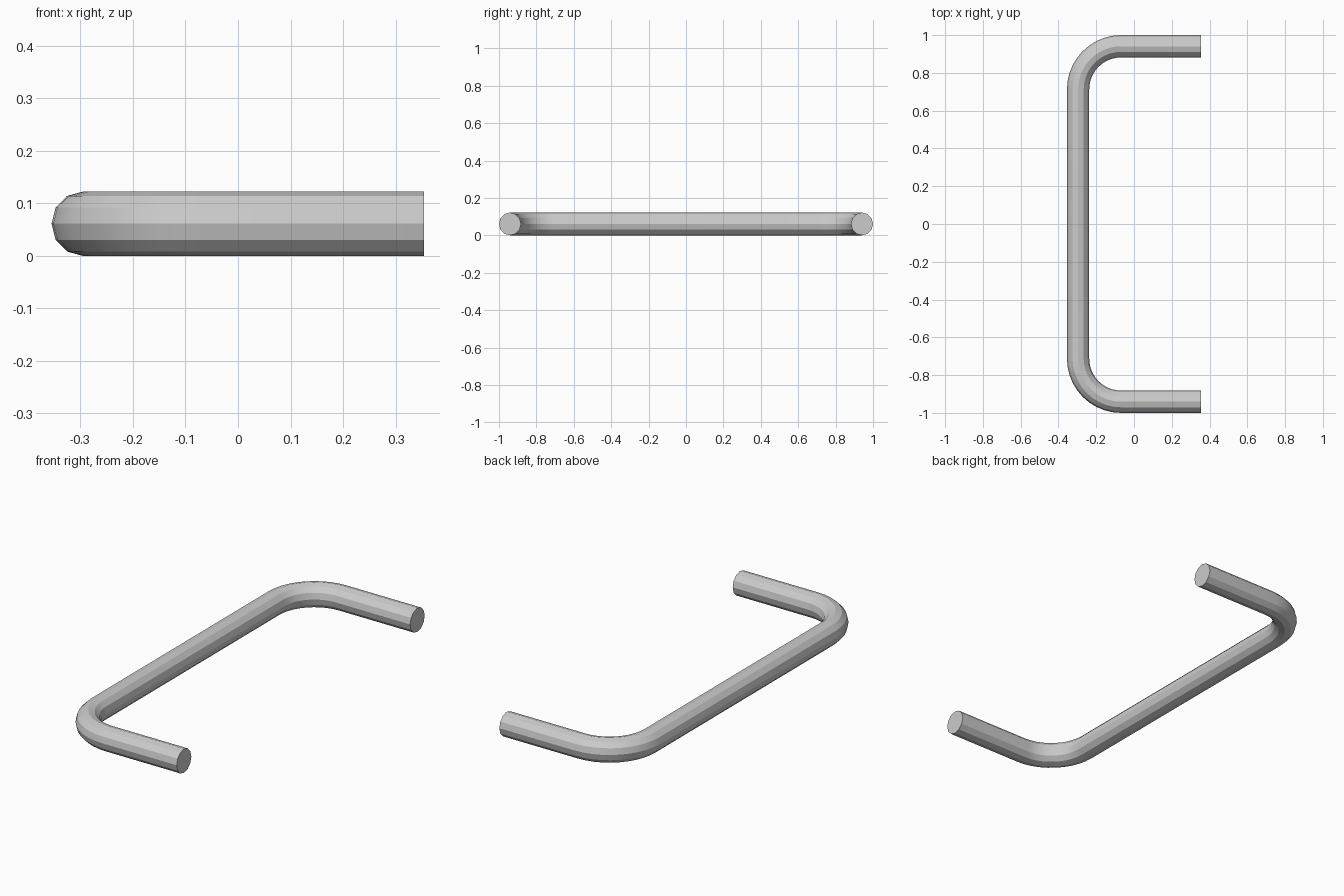
import bpy, bmesh, math

if "Cube" in bpy.data.objects:
    bpy.data.objects.remove(bpy.data.objects["Cube"])

SIDES, BEND_STEPS = 12, 10
RW, RH = 0.059, 0.061          # tube half width and half height
BAR_X, LEG_Y, END_X = -0.296, 0.941, 0.354
BEND = 0.228                   # bend radius of the centre line

# Half of the centre line: (x, y, heading angle), from the leg end to the bar
half = [(END_X, LEG_Y, math.pi)]
for i in range(BEND_STEPS + 1):
    a = math.pi / 2 * (1 + i / BEND_STEPS)
    half.append((BAR_X + BEND + BEND * math.cos(a),
                 LEG_Y - BEND + BEND * math.sin(a), a + math.pi / 2))
# Mirror to complete the C-shaped path
path = half + [(x, -y, 3 * math.pi - h) for x, y, h in reversed(half)]

# Sweep a twelve-sided section along the path
bm = bmesh.new()
rings = []
for x, y, h in path:
    nx, ny = math.sin(h), -math.cos(h)   # outward side of the bend
    ring = []
    for k in range(SIDES):
        t = 2 * math.pi * k / SIDES
        w = RW * math.cos(t)
        ring.append(bm.verts.new((x + nx * w, y + ny * w, RH + RH * math.sin(t))))
    rings.append(ring)
for a, b in zip(rings, rings[1:]):
    for k in range(SIDES):
        n = (k + 1) % SIDES
        bm.faces.new((a[k], a[n], b[n], b[k]))

# Flat end caps
bm.faces.new(rings[0])
bm.faces.new(rings[-1])
bmesh.ops.recalc_face_normals(bm, faces=bm.faces)

mesh = bpy.data.meshes.new("pull_handle")
bm.to_mesh(mesh)
bm.free()
handle = bpy.data.objects.new("pull_handle", mesh)
bpy.context.collection.objects.link(handle)

# Smooth around the bends, crisp facets along the tube
bpy.context.view_layer.objects.active = handle
handle.select_set(True)
bpy.ops.object.shade_smooth_by_angle(angle=math.radians(20))
